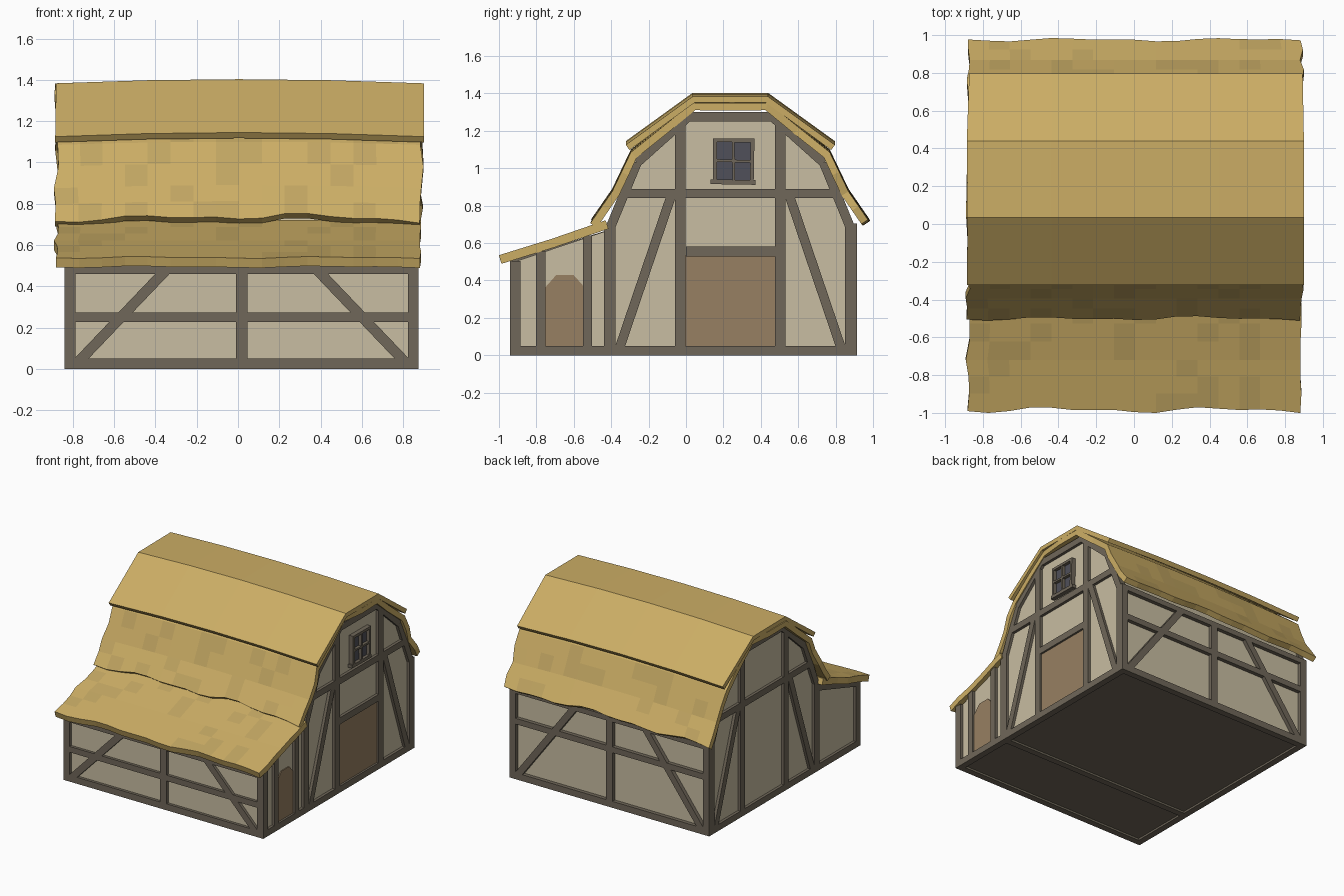
import bpy, bmesh, math, random
from mathutils import Vector

if "Cube" in bpy.data.objects:
    bpy.data.objects.remove(bpy.data.objects["Cube"])

random.seed(4)


def material(name, rgb):
    m = bpy.data.materials.new(name)
    m.diffuse_color = (*rgb, 1)
    m.use_nodes = True
    m.node_tree.nodes["Principled BSDF"].inputs["Base Color"].default_value = m.diffuse_color
    return m


TIMBER = material("timber", (0.16, 0.135, 0.10))
PLASTER = material("plaster", (0.58, 0.51, 0.36))
THATCH = material("thatch", (0.60, 0.42, 0.13))
THATCH_DARK = material("thatch_dark", (0.53, 0.375, 0.12))
DOOR = material("door_wood", (0.31, 0.215, 0.122))
GLASS = material("glass", (0.08, 0.08, 0.10))

# Outer faces of the four walls
XL, XR, YF, YB = -0.84, 0.875, -0.94, 0.915
CY = 0.237          # centre line of the main barn


def finish(name, bm, *mats):
    bmesh.ops.recalc_face_normals(bm, faces=bm.faces)
    me = bpy.data.meshes.new(name)
    bm.to_mesh(me)
    bm.free()
    for m in mats:
        me.materials.append(m)
    ob = bpy.data.objects.new(name, me)
    bpy.context.collection.objects.link(ob)
    return ob


def prism(name, pts, axis, a, b, mat):
    """Extrude a 2D outline from a to b along x (outline y,z) or y (outline x,z)."""
    bm = bmesh.new()
    place = (lambda u, v, d: (d, u, v)) if axis == 'x' else (lambda u, v, d: (u, d, v))
    lo, hi = ([bm.verts.new(place(u, v, d)) for u, v in pts] for d in (a, b))
    bm.faces.new(lo)
    bm.faces.new(hi)
    n = len(pts)
    for i in range(n):
        j = (i + 1) % n
        bm.faces.new((lo[i], lo[j], hi[j], hi[i]))
    return finish(name, bm, mat)


def rect(u0, u1, v0, v1):
    return [(u0, v0), (u1, v0), (u1, v1), (u0, v1)]


# Each side: extrusion axis, inner depth, outer depth
SIDES = {"right": ('x', XR - 0.05, XR), "left": ('x', XL + 0.05, XL),
         "front": ('y', YF + 0.05, YF), "back": ('y', YB - 0.05, YB)}


def bar(name, side, p, q, w=0.055, mat=TIMBER, out=0.0):
    """Timber from p to q lying in the plane of a wall."""
    p, q = Vector(p), Vector(q)
    d = (q - p).normalized()
    n = Vector((-d.y, d.x)) * w / 2
    axis, a, b = SIDES[side]
    b += out * (1 if b > a else -1)
    return prism(f"{side}_{name}", [p + n, p - n, q - n, q + n], axis, a, b, mat)


# Plastered walls
gable = [(-0.41, 0.03), (0.885, 0.03), (0.885, 0.70), (0.75, 1.04), (0.455, 1.29),
         (0.02, 1.29), (-0.275, 1.04), (-0.41, 0.70)]
prism("barn_walls", gable, 'x', XL + 0.022, XR - 0.022, PLASTER)
prism("lean_to_walls", [(-0.918, 0.03), (-0.41, 0.03), (-0.41, 0.67), (-0.918, 0.50)],
      'x', XL + 0.022, XR - 0.022, PLASTER)
prism("floor", rect(YF + 0.02, YB - 0.02, 0.015, 0.032), 'x', XL + 0.02, XR - 0.02, TIMBER)

# Ground sills, including the one between barn and lean-to
for name, y in (("front", YF + 0.025), ("middle", -0.41), ("back", YB - 0.025)):
    prism(f"{name}_sill", rect(y - 0.025, y + 0.025, 0, 0.05), 'x', XL, XR, TIMBER)
for name, x in (("left", XL), ("right", XR - 0.05)):
    prism(f"{name}_sill", rect(YF, YB, 0, 0.05), 'x', x, x + 0.05, TIMBER)

# Gable ends: posts, tie beam, braces and rafters
rafters = [(-0.41, 0.67), (-0.262, 1.03), (0.015, 1.278)]
for side in ("right", "left"):
    for s in (-1, 1):
        m = lambda y: CY + s * (CY - y)
        bar("corner_post", side, (m(-0.408), 0), (m(-0.408), 0.70), 0.062)
        bar("inner_post", side, (m(-0.03), 0.03), (m(-0.03), 1.27), 0.056)
        bar("brace", side, (m(-0.355), 0.04), (m(-0.08), 0.85), 0.05)
        for a, b in zip(rafters, rafters[1:]):
            bar("rafter", side, (m(a[0]), a[1]), (m(b[0]), b[1]), 0.05)
    bar("collar", side, (0.0, 1.275), (0.474, 1.275), 0.05)
    bar("tie_beam", side, (-0.345, 0.865), (0.82, 0.865), 0.05)
    # Lean-to end
    bar("lean_to_post", side, (-0.912, 0), (-0.912, 0.505), 0.056)
bar("lean_to_rafter", "left", (-0.93, 0.485), (-0.42, 0.645), 0.045)
for y, top in ((-0.777, 0.555), (-0.527, 0.64)):
    bar("lean_to_door_post", "right", (y, 0.03), (y, top), 0.05)
bar("door_lintel", "right", (0, 0.555), (0.48, 0.555), 0.052)

# Front and back walls: posts, rail, top plate and braces
MX = (XL + XR) / 2
for side, rail, top, reach in (("front", 0.25, 0.485, 0.36), ("back", 0.45, 0.69, 0.30)):
    bar("centre_post", side, (MX, 0.03), (MX, top), 0.055)
    bar("rail", side, (XL, rail), (XR, rail), 0.045)
    bar("top_plate", side, (XL, top - 0.005), (XR, top - 0.005), 0.04)
    for s in (-1, 1):
        bar("corner_post", side, (MX + s * 0.831, 0), (MX + s * 0.831, top), 0.053)
        bar("brace", side, (MX + s * 0.79, 0.035), (MX + s * reach, top), 0.05)

# Doors
prism("barn_door", rect(-0.005, 0.485, 0.04, 0.535), 'x', XR - 0.05, XR - 0.015, DOOR)
prism("lean_to_door", [(-0.755, 0.04), (-0.548, 0.04), (-0.548, 0.37), (-0.60, 0.428),
                       (-0.695, 0.428), (-0.755, 0.36)], 'x', XR - 0.05, XR - 0.015, DOOR)

# Gable window
prism("window_glass", rect(0.155, 0.355, 0.93, 1.145), 'x', XR - 0.05, XR - 0.012, GLASS)
for name, p, q, w in (("window_jamb", (0.155, 0.93), (0.155, 1.155), 0.02),
                      ("window_jamb", (0.352, 0.93), (0.356, 1.155), 0.02),
                      ("window_head", (0.145, 1.15), (0.365, 1.148), 0.02),
                      ("window_ledge", (0.132, 0.928), (0.372, 0.924), 0.025),
                      ("window_mullion", (0.256, 0.93), (0.252, 1.15), 0.014),
                      ("window_bar", (0.155, 1.042), (0.355, 1.036), 0.014)):
    bar(name, "right", p, q, w, TIMBER, 0.012)


# Thatch roofs: bent slabs with ragged eaves
def thatch(name, prof, t, sub, wavy, patches, lift=0.0, nx=16, x0=-0.88, x1=0.89):
    pts = [Vector(p) for p in prof]
    line = [a.lerp(b, k / sub) for a, b in zip(pts, pts[1:]) for k in range(sub)] + [pts[-1]]
    n = len(line)
    normals = []
    for i in range(n):
        d = line[min(i + 1, n - 1)] - line[max(i - 1, 0)]
        normals.append(Vector((-d.y, d.x)).normalized())
    ends = [(random.uniform(-0.013, 0.013), random.uniform(-0.013, 0.013)) for _ in line]
    bm = bmesh.new()
    top, low = [], []
    for c in range(nx + 1):
        f = c / nx
        x = x0 + (x1 - x0) * f
        rise = lift * (1 - (2 * f - 1) ** 2)
        rt, rl = [], []
        for i, (p, nn) in enumerate(zip(line, normals)):
            q = p.copy()
            q.y += rise
            xx = x + ends[i][0] * max(0, 1 - f * 6) + ends[i][1] * max(0, 1 - (1 - f) * 6)
            end = 0 if i == 0 else 1 if i == n - 1 else None
            if end in wavy:
                d = (line[0] - line[1] if end == 0 else line[-1] - line[-2]).normalized()
                w = 0.011 * math.sin(7.3 * x + 1.5 + 2.4 * end) + 0.008 * math.sin(15 * x + 2 * end)
                if wavy[end]:          # shallow notch in the eave
                    w -= wavy[end] * math.exp(-((x - 0.22) / 0.13) ** 2)
                q += d * w
            r = q - nn * t
            rt.append(bm.verts.new((xx, q.x, q.y)))
            rl.append(bm.verts.new((xx, r.x, r.y)))
        top.append(rt)
        low.append(rl)
    for c in range(nx):
        for i in range(n - 1):
            face = bm.faces.new((top[c][i], top[c + 1][i], top[c + 1][i + 1], top[c][i + 1]))
            face.material_index = int(patches and random.random() < 0.25)
            bm.faces.new((low[c][i], low[c][i + 1], low[c + 1][i + 1], low[c + 1][i]))
        for i in (0, n - 1):
            bm.faces.new((top[c][i], low[c][i], low[c + 1][i], top[c + 1][i]))
    for c in (0, nx):
        for i in range(n - 1):
            bm.faces.new((top[c][i], top[c][i + 1], low[c][i + 1], low[c][i]))
    return finish(name, bm, THATCH, THATCH_DARK)


def mirrored(half):
    return half + [(2 * CY - y, z) for y, z in reversed(half)]


thatch("main_roof_lower_layer",
       mirrored([(-0.502, 0.72), (-0.395, 0.875), (-0.295, 1.085), (0.035, 1.35)]),
       0.042, 2, {0: 0.02, 1: 0}, True, 0.015)
thatch("main_roof_cap", mirrored([(-0.322, 1.125), (0.035, 1.383)]),
       0.034, 1, {}, False, 0.02, nx=4)
thatch("lean_to_roof", [(-0.985, 0.54), (-0.72, 0.622), (-0.43, 0.722)],
       0.048, 3, {0: 0}, True)
